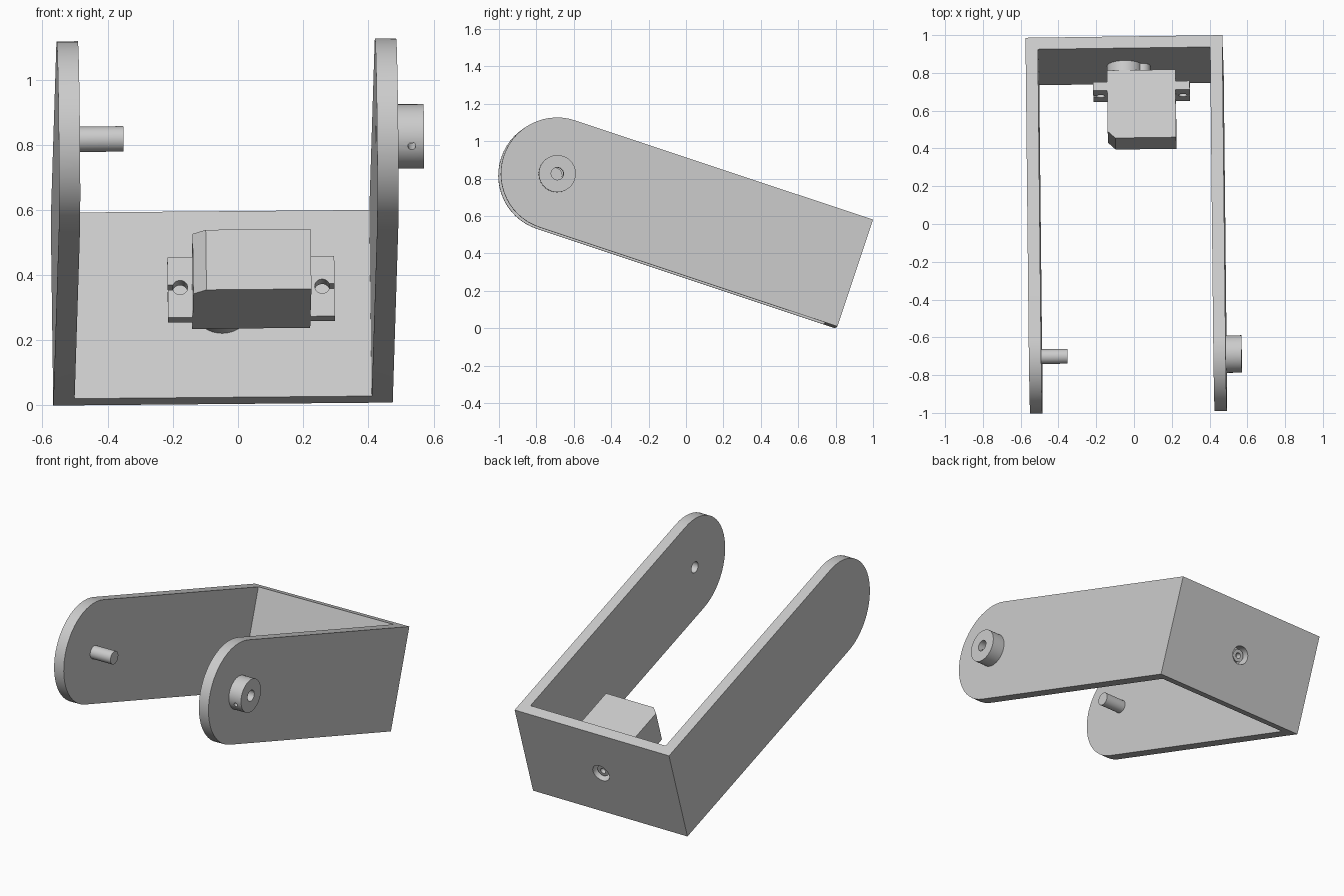
import bpy, bmesh, math
from mathutils import Vector, Matrix

cube = bpy.data.objects.get("Cube")
if cube:
    bpy.data.objects.remove(cube, do_unlink=True)

# One flat grey
grey = bpy.data.materials.new("light_grey")
grey.use_nodes = True
colour = (0.6, 0.6, 0.6, 1)
grey.diffuse_color = colour
grey.node_tree.nodes["Principled BSDF"].inputs["Base Color"].default_value = colour

# Tilted frame: x across, y from arm pivot to back plate, z up through the arm width
across = Vector((1, 0.0135, 0.0088)).normalized()
along = Vector((0, 0.949, -0.316))
along = (along - across * along.dot(across)).normalized()
up = across.cross(along)
FRAME = Matrix((across, along, up)).transposed().to_4x4()
FRAME.translation = (-0.033, -0.696, 0.821)

X, Y = Vector((1, 0, 0)), Vector((0, 1, 0))


def finish(name, bm):
    bmesh.ops.recalc_face_normals(bm, faces=bm.faces)
    mesh = bpy.data.meshes.new(name)
    bm.to_mesh(mesh)
    bm.free()
    mesh.materials.append(grey)
    obj = bpy.data.objects.new(name, mesh)
    bpy.context.collection.objects.link(obj)
    obj.matrix_world = FRAME
    return obj


def prism(name, points, offset):
    bm = bmesh.new()
    face = bm.faces.new([bm.verts.new(p) for p in points])
    extruded = bmesh.ops.extrude_face_region(bm, geom=[face])["geom"]
    verts = [v for v in extruded if isinstance(v, bmesh.types.BMVert)]
    bmesh.ops.translate(bm, verts=verts, vec=offset)
    return finish(name, bm)


def box(name, x0, x1, y0, y1, z0, z1):
    return prism(name, [(x0, y0, z0), (x1, y0, z0), (x1, y1, z0), (x0, y1, z0)],
                 (0, 0, z1 - z0))


def rod(name, start, axis, length, radius, sides=40):
    bm = bmesh.new()
    turn = axis.to_track_quat('Z', 'Y').to_matrix().to_4x4()
    place = Matrix.Translation(Vector(start) + axis * length / 2) @ turn
    bmesh.ops.create_cone(bm, cap_ends=True, segments=sides, radius1=radius,
                          radius2=radius, depth=length, matrix=place)
    return finish(name, bm)


def cut(target, *cutters, operation='DIFFERENCE'):
    for cutter in cutters:
        cutter.hide_render = True
        mod = target.modifiers.new("cut", 'BOOLEAN')
        mod.operation = operation
        mod.solver = 'EXACT'
        mod.object = cutter
        bpy.context.view_layer.objects.active = target
        bpy.ops.object.modifier_apply(modifier=mod.name)
        bpy.data.objects.remove(cutter, do_unlink=True)
    return target


HALF, INNER = 0.521, 0.456      # outer and inner half width of the bracket
R, BACK, PLATE = 0.301, 1.68, 1.615

# U-shaped bracket: round-ended slab hollowed between the arms
steps = 28
outline = [(-HALF, -R * math.sin(math.pi * i / steps), R * math.cos(math.pi * i / steps))
           for i in range(steps + 1)]
outline += [(-HALF, BACK, -R), (-HALF, BACK, R)]
bracket = prism("bracket", outline, X * 2 * HALF)
cut(bracket,
    box("hollow", -INNER, INNER, -1, PLATE, -1, 1),
    rod("pivot_hole", (0.3, 0, 0), X, 0.4, 0.033),
    rod("shaft_hole", (0, 1.6, 0), Y, 0.2, 0.055))

# Pivot pin on one arm, bored collar on the other
pin = rod("pivot_pin", (-0.47, 0, 0), X, 0.151, 0.039)
collar = rod("pivot_collar", (HALF, 0, 0), X, 0.082, 0.099)
angle = math.radians(36)
screw_axis = Vector((0, -math.cos(angle), -math.sin(angle)))
cut(collar,
    rod("collar_bore", (0.4, 0, 0), X, 0.4, 0.033),
    rod("set_screw_hole", (0.565, 0, 0), screw_axis, 0.2, 0.012, 20))

# Motor body with one chamfered corner
H = 0.097
body = prism("motor_body", [(-0.093, 1.22, -H), (-0.053, 1.182, -H), (0.269, 1.182, -H),
                            (0.269, 1.56, -H), (-0.093, 1.56, -H)], (0, 0, 2 * H))

# Mounting ears, each with a slotted screw hole
tabs = []
for name, edge, side in (("right", -0.093, -1), ("left", 0.269, 1)):
    tip, hole = edge + side * 0.075, edge + side * 0.037
    ear = box(name + "_mounting_ear", min(edge, tip), max(edge, tip), 1.448, 1.496, -H, H)
    far = hole + side * 0.1
    cut(ear,
        rod("ear_hole", (hole, 1.4, 0), Y, 0.2, 0.023, 28),
        box("ear_slot", min(hole, far), max(hole, far), 1.4, 1.6, -0.008, 0.008))
    tabs.append(ear)

# Gear housing and hollow output shaft
gear = rod("gear_housing", (0, 1.55, 0), Y, 0.065, 0.094)
idler = rod("small_gear_housing", (0.09, 1.55, 0), Y, 0.064, 0.046)
shaft = rod("output_shaft", (0, 1.6, 0), Y, 0.06, 0.037)
cut(shaft, rod("shaft_bore", (0, 1.625, 0), Y, 0.1, 0.017, 24))

# Smooth the round walls, keep edges crisp
bpy.ops.object.select_all(action='DESELECT')
for obj in [bracket, pin, collar, body, gear, idler, shaft] + tabs:
    obj.select_set(True)
bpy.context.view_layer.objects.active = bracket
bpy.ops.object.shade_smooth_by_angle(angle=math.radians(30))
